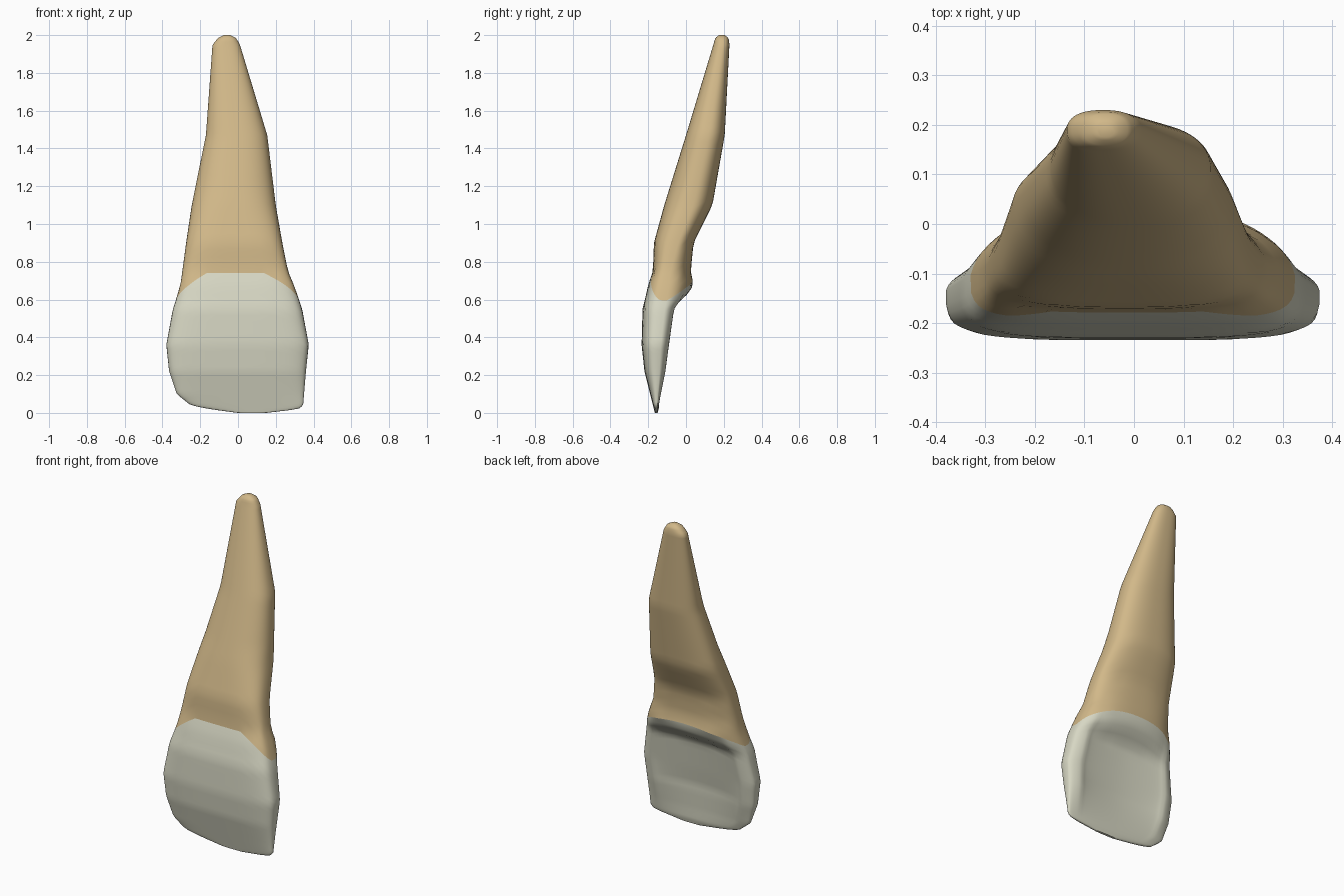
import bpy
import math

SEGMENTS = 72
ROOT_RINGS = 44
CROWN_RINGS = 30

# Cross-section profile: height, right x, left x, front y, widest y, back y
PROFILE = [
    (0.00, 0.00, 0.15, -0.165, -0.157, -0.15),
    (0.02, -0.15, 0.32, -0.17, -0.155, -0.145),
    (0.04, -0.25, 0.345, -0.175, -0.153, -0.14),
    (0.10, -0.325, 0.35, -0.19, -0.15, -0.125),
    (0.22, -0.365, 0.36, -0.22, -0.145, -0.09),
    (0.36, -0.38, 0.375, -0.235, -0.14, -0.065),
    (0.55, -0.345, 0.34, -0.23, -0.12, -0.035),
    (0.61, -0.325, 0.32, -0.215, -0.11, 0.02),
    (0.68, -0.305, 0.295, -0.2, -0.1, 0.04),
    (0.75, -0.295, 0.265, -0.175, -0.09, 0.025),
    (0.90, -0.275, 0.235, -0.17, -0.05, 0.04),
    (1.10, -0.245, 0.2, -0.115, 0.03, 0.14),
    (1.47, -0.17, 0.155, 0.0, 0.11, 0.205),
    (1.95, -0.135, 0.01, 0.145, 0.19, 0.23),
    (1.985, -0.105, -0.01, 0.155, 0.19, 0.225),
    (2.00, -0.075, -0.04, 0.175, 0.19, 0.205),
]


def section(z):
    """Interpolate the profile at a height."""
    for low, high in zip(PROFILE, PROFILE[1:]):
        if z <= high[0]:
            f = (z - low[0]) / (high[0] - low[0])
            return [a + (b - a) * f for a, b in zip(low, high)][1:]
    return PROFILE[-1][1:]


def ramp(value, start, end):
    return min(1, max(0, (value - start) / (end - start)))


def gum_line(u, front):
    """Height where enamel meets root around the tooth."""
    if front:
        return min(0.74, 0.59 + 0.22 * math.sqrt(1 - abs(u)))
    return 0.59 + 0.11 * math.sqrt(1 - u * u)


def surface_point(angle, z):
    u = math.cos(angle)
    front = math.sin(angle) < 0
    right, left, y_front, y_mid, y_back = section(z)
    x = (right + left) / 2 + u * (left - right) / 2
    # Flat, boxy front on the crown, rounder on the root and the back
    power = 4 - 1.6 * ramp(z, 0.7, 1.2) if front else 2.4
    bulge = max(0, 1 - abs(u) ** power) ** (1 / power)
    y = y_mid + bulge * ((y_front if front else y_back) - y_mid)
    # Shallow hollow between the rear ridges of the crown
    if not front:
        depth = 0.05 * ramp(z, 0.03, 0.25) * (1 - ramp(z, 0.56, 0.67))
        y -= depth * max(0, 1 - (u / 0.8) ** 2) ** 0.7
    return x, y, z


def make_material(name, colour):
    mat = bpy.data.materials.new(name)
    mat.use_nodes = True
    mat.diffuse_color = colour
    mat.node_tree.nodes["Principled BSDF"].inputs["Base Color"].default_value = colour
    return mat


def make_part(name, rings, mat):
    """Skin a stack of rings, closing the outer end with a cap."""
    verts = [p for ring in rings for p in ring]
    n = SEGMENTS
    faces = []
    for r in range(len(rings) - 1):
        for i in range(n):
            j = (i + 1) % n
            faces.append((r * n + i, r * n + j, (r + 1) * n + j, (r + 1) * n + i))
    last = (len(rings) - 1) * n
    faces.append(tuple(range(last, last + n)))
    mesh = bpy.data.meshes.new(name)
    mesh.from_pydata(verts, [], faces)
    if rings[0][0][2] > rings[-1][0][2]:
        mesh.flip_normals()
    mesh.materials.append(mat)
    obj = bpy.data.objects.new(name, mesh)
    bpy.context.collection.objects.link(obj)
    bpy.ops.object.select_all(action='DESELECT')
    obj.select_set(True)
    bpy.context.view_layer.objects.active = obj
    bpy.ops.object.shade_smooth_by_angle(angle=math.radians(50))
    return obj


def rings_to(end, count, ease):
    """Rings running from the gum line to one end, denser near that end."""
    rings = []
    for k in range(count + 1):
        f = 1 - (1 - k / count) ** ease
        ring = []
        for i in range(SEGMENTS):
            angle = math.tau * (i + 0.5) / SEGMENTS
            start = gum_line(math.cos(angle), math.sin(angle) < 0)
            ring.append(surface_point(angle, start + (end - start) * f))
        rings.append(ring)
    return rings


cube = bpy.data.objects.get("Cube")
if cube:
    bpy.data.objects.remove(cube, do_unlink=True)

# Root and crown share the gum line edge
dentine = make_material("root_tan", (0.64, 0.48, 0.25, 1))
enamel = make_material("enamel_ivory", (0.68, 0.68, 0.55, 1))
make_part("root", rings_to(2.0, ROOT_RINGS, 1.5), dentine)
make_part("crown", rings_to(0.0, CROWN_RINGS, 1.6), enamel)
